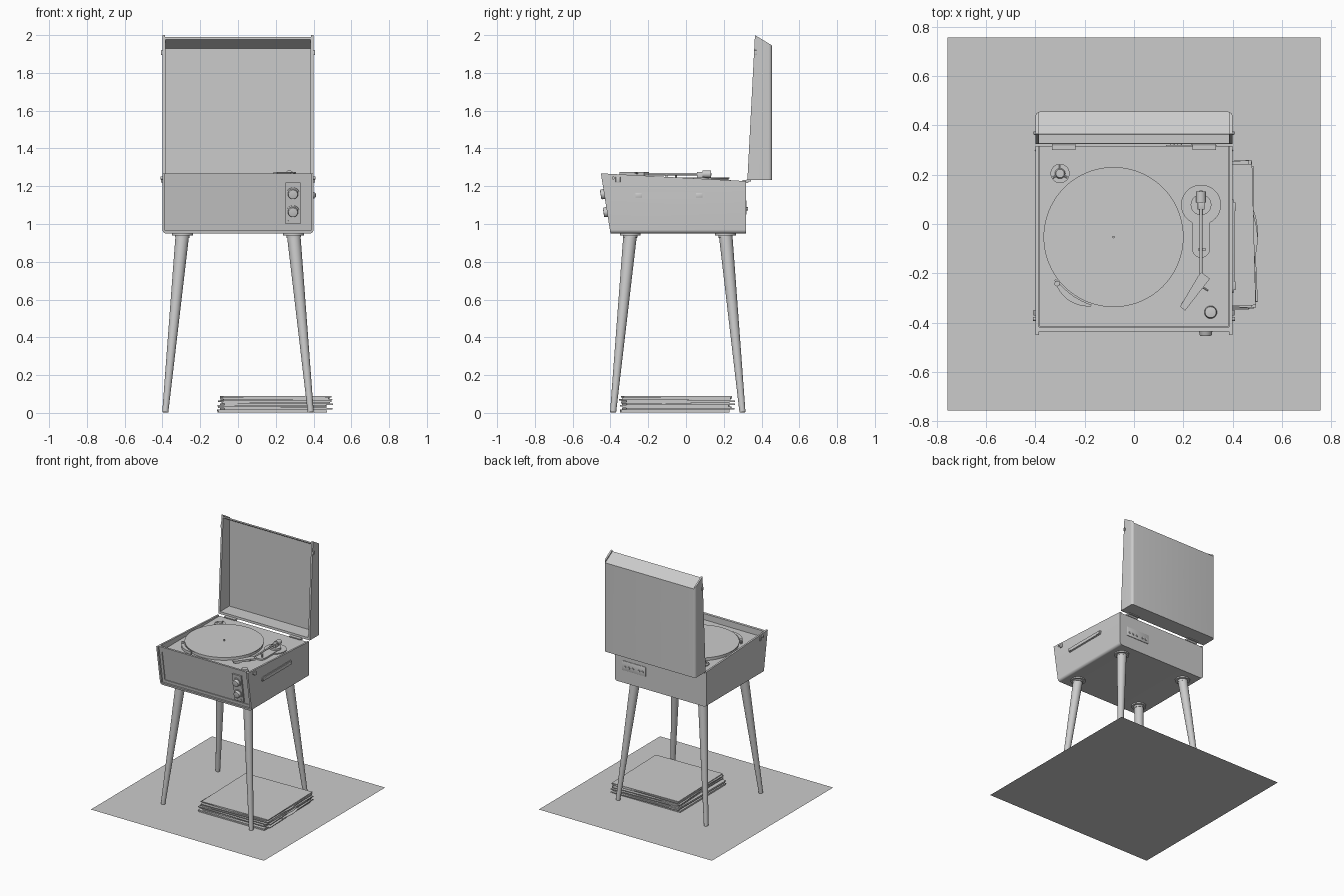
import bpy, bmesh, math, random
from mathutils import Vector, Matrix

if "Cube" in bpy.data.objects:
    bpy.data.objects.remove(bpy.data.objects["Cube"])

random.seed(4)


def finish(name, bm):
    bmesh.ops.recalc_face_normals(bm, faces=bm.faces)
    me = bpy.data.meshes.new(name)
    bm.to_mesh(me)
    bm.free()
    ob = bpy.data.objects.new(name, me)
    bpy.context.scene.collection.objects.link(ob)
    return ob


def prism(name, pts, axis, lo, hi, round_edges=None, radius=0.02):
    """Extrude a 2D outline along x (pts are y,z) or z (pts are x,y)."""
    place = (lambda p, t: (t, p[0], p[1])) if axis == 'x' else (lambda p, t: (p[0], p[1], t))
    bm = bmesh.new()
    a = [bm.verts.new(place(p, lo)) for p in pts]
    b = [bm.verts.new(place(p, hi)) for p in pts]
    bm.faces.new(a)
    bm.faces.new(b)
    for i in range(len(pts)):
        j = (i + 1) % len(pts)
        bm.faces.new((a[i], a[j], b[j], b[i]))
    if round_edges:
        ed = [e for e in bm.edges if round_edges(e.verts[0].co, e.verts[1].co)]
        bmesh.ops.bevel(bm, geom=ed, offset=radius, segments=6, profile=0.5, affect='EDGES')
    return finish(name, bm)


def box(name, x, y, z, bevel=0.0, rot=0.0):
    bm = bmesh.new()
    bmesh.ops.create_cube(bm, size=1)
    c = Vector([(r[0] + r[1]) / 2 for r in (x, y, z)])
    s = [r[1] - r[0] for r in (x, y, z)]
    bm.transform(Matrix.Translation(c) @ Matrix.Rotation(rot, 4, 'Z') @ Matrix.Diagonal((*s, 1)))
    if bevel:
        bmesh.ops.bevel(bm, geom=bm.edges[:], offset=bevel, segments=2, profile=0.5, affect='EDGES')
    return finish(name, bm)


def rod(name, p, q, r1, r2=None, seg=32, bevel=0.0):
    """Cylinder or cone from point p to point q."""
    p, q = Vector(p), Vector(q)
    d = q - p
    bm = bmesh.new()
    bmesh.ops.create_cone(bm, cap_ends=True, segments=seg, radius1=r1,
                          radius2=r1 if r2 is None else r2, depth=d.length)
    if bevel:
        ed = [e for e in bm.edges if all(v.co.z > 0 for v in e.verts)]
        bmesh.ops.bevel(bm, geom=ed, offset=bevel, segments=3, profile=0.5, affect='EDGES')
    bm.transform(Matrix.Translation((p + q) / 2) @ d.to_track_quat('Z', 'Y').to_matrix().to_4x4())
    return finish(name, bm)


def cut(ob, *cutters):
    for c in cutters:
        m = ob.modifiers.new("cut", 'BOOLEAN')
        m.operation, m.solver, m.object = 'DIFFERENCE', 'EXACT', c
    dg = bpy.context.evaluated_depsgraph_get()
    me = bpy.data.meshes.new_from_object(ob.evaluated_get(dg))
    ob.modifiers.clear()
    ob.data = me
    for c in cutters:
        bpy.data.objects.remove(c)


def stadium(c0, c1, r, n=10):
    """Pill outline between two centres on a vertical or horizontal line."""
    ang = math.atan2(c1[1] - c0[1], c1[0] - c0[0])
    out = []
    for c, a0 in ((c1, ang - math.pi / 2), (c0, ang + math.pi / 2)):
        out += [(c[0] + r * math.cos(a0 + math.pi * i / n), c[1] + r * math.sin(a0 + math.pi * i / n))
                for i in range(n + 1)]
    return out


def front(z, d=0.0):
    return -0.40 - (z - 0.95) * 0.159 + d


def slab(z0, z1, d0, d1):
    """Outline of a layer lying parallel to the sloping front."""
    return [(front(z0, d0), z0), (front(z0, d1), z0), (front(z1, d1), z1), (front(z1, d0), z1)]


# Floor mat
bm = bmesh.new()
bmesh.ops.create_grid(bm, x_segments=1, y_segments=1, size=0.757)
finish("floor_mat", bm)

# Case: sloping front, rounded bottom corners, sunken deck and front
case = prism("case", [(front(0.95), 0.95), (0.317, 0.95), (0.317, 1.227), (front(1.268), 1.268)],
             'x', -0.4, 0.4, lambda a, b: a.z < 0.96 and b.z < 0.96 and abs(a.y - b.y) > 0.5)
cut(case,
    box("deck_cutter", (-0.386, 0.386), (-0.418, 0.4), (1.213, 1.4)),
    prism("front_cutter", slab(0.966, 1.4, -0.1, 0.014), 'x', -0.386, 0.386),
    prism("grille_cutter", slab(0.99, 1.225, -0.1, 0.02), 'x', -0.365, 0.37))
box("deck_plate", (-0.383, 0.383), (-0.415, 0.317), (1.212, 1.22))

# Front control plate and knobs
prism("control_plate", slab(1.0, 1.22, 0.008, 0.022), 'x', 0.252, 0.33)
n = Vector((0, -1, -0.159)).normalized()
for i, z in enumerate((1.16, 1.065)):
    p = Vector((0.291, front(z, 0.01), z))
    rod(f"front_knob_base_{i}", p, p + n * 0.008, 0.034)
    rod(f"front_knob_{i}", p, p + n * 0.029, 0.028, 0.025, bevel=0.003)
for i, x in enumerate((0.272, 0.31)):
    p = Vector((x, front(1.018, 0.01), 1.018))
    rod(f"front_socket_{i}", p, p + n * 0.006, 0.006, seg=16)

# Lid: open shell standing at the back
lid = prism("lid", [(0.325, 1.232), (0.456, 1.232), (0.456, 1.945), (0.365, 2.0)], 'x', -0.4, 0.4,
            lambda a, b: min(a.y, b.y) > 0.45 and abs(a.z - b.z) > 0.5)
cut(lid,
    prism("lid_cavity", [(0.2, 1.25), (0.441, 1.25), (0.441, 1.93), (0.2, 2.077)], 'x', -0.385, 0.385),
    prism("lid_top_cutter", [(0.2, 2.09), (0.5, 1.907), (0.5, 2.2), (0.2, 2.2)], 'x', -0.387, 0.387))

# Legs with mounting plates, hinges and catches, one set per side
for s, side in ((-1, "left"), (1, "right")):
    for end, yt, yb in (("front", -0.295, -0.386), ("back", 0.209, 0.299)):
        top = (s * 0.294, yt, 0.95)
        rod(f"{end}_leg_{side}", (s * 0.385, yb, 0.003), top, 0.016, 0.036)
        rod(f"{end}_leg_plate_{side}", (top[0], yt, 0.94), top, 0.055)
        rod(f"{end}_leg_collar_{side}", (top[0] + s * 0.002, yt, 0.928), top, 0.038)
    x = sorted((s * 0.238, s * 0.333))
    box(f"hinge_leaf_{side}", x, (0.300, 0.345), (1.226, 1.234))
    rod(f"hinge_pin_{side}", (x[0], 0.323, 1.226), (x[1], 0.323, 1.226), 0.009, seg=16)
    x = sorted((s * 0.398, s * 0.407))
    box(f"case_catch_{side}", x, (-0.372, -0.348), (1.22, 1.25), 0.002)
    rod(f"case_catch_stud_{side}", (s * 0.398, -0.385, 1.243), (s * 0.409, -0.385, 1.243), 0.008, seg=16)
    box(f"lid_catch_{side}", x, (0.362, 0.376), (1.895, 1.92), 0.002)

# Carrying handle on the right side
prism("handle_backing", stadium((-0.262, 1.152), (0.082, 1.152), 0.017), 'x', 0.398, 0.404)
prism("handle_strap", stadium((-0.23, 1.152), (0.05, 1.152), 0.013), 'x', 0.402, 0.41)
for i, y in enumerate((-0.25, 0.07)):
    box(f"handle_end_{i}", (0.4, 0.412), (y - 0.018, y + 0.018), (1.14, 1.164), 0.003)

# Socket panel on the back
box("socket_panel", (0.13, 0.335), (0.31, 0.321), (1.05, 1.125), 0.002)
for i, x in enumerate((0.155, 0.185, 0.24, 0.275, 0.31)):
    rod(f"back_socket_{i}", (x, 0.316, 1.08), (x, 0.328, 1.08), 0.009, seg=16)

# Platter, record and spindle
PX, PY = -0.083, -0.053
rod("platter", (PX, PY, 1.218), (PX, PY, 1.24), 0.278, seg=96)
rod("playing_record", (PX, PY, 1.24), (PX, PY, 1.245), 0.284, seg=96)
rod("spindle", (PX, PY, 1.24), (PX, PY, 1.258), 0.005, seg=16)

# Crescent brush rest hugging the platter, with its small knob
arc = [math.radians(216 + 36 * i / 12) for i in range(13)]
inner = [(PX + 0.289 * math.cos(a), PY + 0.289 * math.sin(a)) for a in arc]
outer = [(PX + r * math.cos(a), PY + r * math.sin(a))
         for i, a in enumerate(arc) for r in [0.297 + 0.018 * math.sin(math.pi * i / 12)]]
prism("crescent_rest", inner + outer[::-1], 'z', 1.218, 1.24)
rod("crescent_knob", (-0.312, -0.242, 1.218), (-0.312, -0.242, 1.25), 0.011, seg=20)

# Centre adaptor and deck knob
rod("adaptor_dish", (-0.3, 0.205, 1.218), (-0.3, 0.205, 1.228), 0.039)
rod("adaptor_hub", (-0.3, 0.205, 1.226), (-0.3, 0.205, 1.238), 0.022, 0.017)
for i in range(3):
    a = math.radians(90 + 120 * i)
    q = (-0.3 + 0.034 * math.cos(a), 0.205 + 0.034 * math.sin(a), 1.23)
    rod(f"adaptor_spoke_{i}", (-0.3, 0.205, 1.23), q, 0.004, seg=8)
rod("deck_knob", (0.311, -0.358, 1.218), (0.311, -0.358, 1.25), 0.026, 0.023, bevel=0.003)

# Tonearm
AX, AY, AZ = 0.272, 0.078, 1.264
rod("arm_base", (AX, AY, 1.218), (AX, AY, 1.228), 0.081, seg=64)
prism("arm_platform", stadium((AX, AY), (AX, -0.1), 0.037), 'z', 1.218, 1.232)
rod("arm_pillar", (AX, AY, 1.228), (AX, AY, 1.245), 0.042)
box("arm_pivot", (AX - 0.014, AX + 0.014), (AY - 0.02, AY + 0.02), (1.24, 1.275), 0.003)
rod("arm_counterweight", (AX, 0.088, AZ), (AX, 0.132, AZ), 0.02)
rod("arm_tube", (AX, 0.135, AZ), (AX, -0.205, AZ), 0.006, seg=16)
rod("arm_rest_post", (0.284, -0.103, 1.228), (0.284, -0.103, 1.256), 0.006, seg=16)
box("arm_rest_cradle", (0.262, 0.29), (-0.109, -0.097), (1.252, 1.259))
prism("headshell", [(0.272, -0.195), (0.308, -0.222), (0.207, -0.352), (0.187, -0.335), (0.258, -0.215)],
      'z', 1.258, 1.274)
rod("finger_lift", (0.268, -0.25, 1.266), (0.3, -0.27, 1.272), 0.004, seg=12)
box("cartridge", (0.2, 0.222), (-0.332, -0.3), (1.248, 1.26), rot=math.radians(-38))

# Stack of sleeved records on the floor
for i in range(11):
    z = 0.003 + i * 0.0079
    last = i == 10
    cx = 0.2 if last else 0.19 + random.uniform(-0.015, 0.015)
    cy = -0.05 if last else -0.05 + random.uniform(-0.012, 0.015)
    turn = math.radians(1.5 if last else random.uniform(-1.5, 3.5))
    box(f"record_sleeve_{i}", (cx - 0.287, cx + 0.287), (cy - 0.287, cy + 0.287), (z, z + 0.0062), rot=turn)
    if i in (2, 5, 8):
        rod(f"loose_record_{i}", (cx + 0.02, cy, z + 0.0058), (cx + 0.02, cy, z + 0.0082), 0.28, seg=64)

# Smooth the round parts while keeping edges sharp
bpy.context.view_layer.update()
for ob in bpy.context.scene.objects:
    ob.select_set(True)
bpy.context.view_layer.objects.active = case
bpy.ops.object.shade_smooth_by_angle(angle=math.radians(30))
